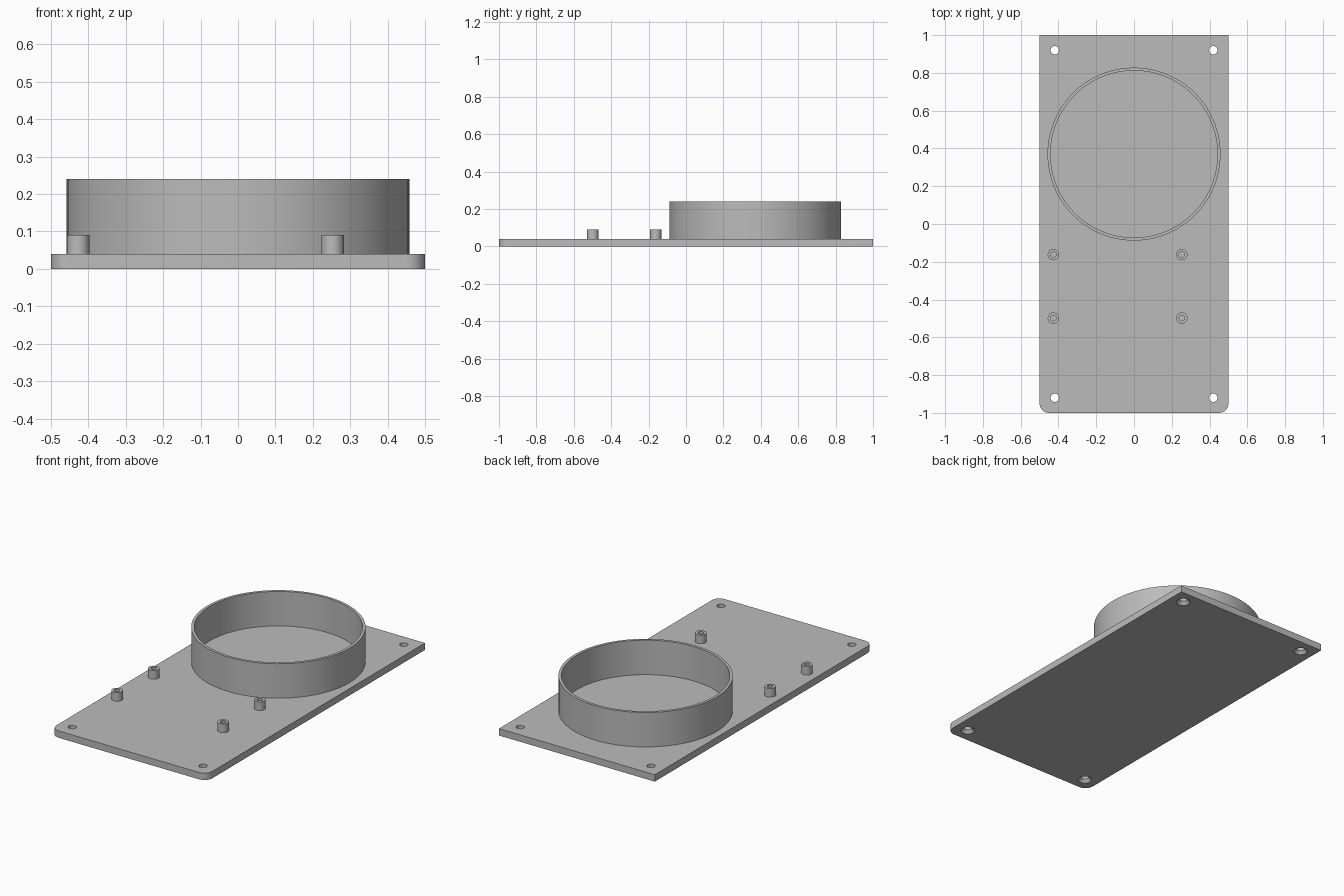
import bpy, bmesh
from math import sin, cos, pi, radians

cube = bpy.data.objects.get("Cube")
if cube:
    bpy.data.objects.remove(cube, do_unlink=True)

grey = bpy.data.materials.new("plain grey")
grey.use_nodes = True
colour = (0.5, 0.5, 0.5, 1)
grey.diffuse_color = colour
grey.node_tree.nodes["Principled BSDF"].inputs["Base Color"].default_value = colour

PLATE_TOP = 0.04


def make_object(name, bm, location=(0, 0, 0)):
    bmesh.ops.recalc_face_normals(bm, faces=bm.faces)
    mesh = bpy.data.meshes.new(name)
    bm.to_mesh(mesh)
    bm.free()
    mesh.materials.append(grey)
    obj = bpy.data.objects.new(name, mesh)
    obj.location = location
    bpy.context.collection.objects.link(obj)
    return obj


def lathe(name, profile, location, sides, closed=False):
    """Spin (radius, height) points round z; closed joins last to first, else ends are capped."""
    bm = bmesh.new()
    rings = [[bm.verts.new((r * cos(2 * pi * i / sides), r * sin(2 * pi * i / sides), z))
              for i in range(sides)] for r, z in profile]
    pairs = list(zip(rings, rings[1:]))
    if closed:
        pairs.append((rings[-1], rings[0]))
    else:
        bm.faces.new(rings[0])
        bm.faces.new(rings[-1])
    for a, b in pairs:
        for i in range(sides):
            j = (i + 1) % sides
            bm.faces.new((a[i], a[j], b[j], b[i]))
    return make_object(name, bm, location)


def shade(obj):
    bpy.ops.object.select_all(action="DESELECT")
    obj.select_set(True)
    bpy.context.view_layer.objects.active = obj
    bpy.ops.object.shade_smooth_by_angle(angle=radians(30))


# Base plate: square back corners, rounded front corners
radius, steps = 0.05, 10
outline = [(0.5, 1), (-0.5, 1)]
for cx, start in ((-0.5 + radius, pi), (0.5 - radius, 1.5 * pi)):
    for i in range(steps + 1):
        a = start + i * pi / 2 / steps
        outline.append((cx + radius * cos(a), -1 + radius + radius * sin(a)))
bm = bmesh.new()
bottom = bm.faces.new([bm.verts.new((x, y, 0)) for x, y in outline])
top = bmesh.ops.extrude_face_region(bm, geom=[bottom], use_keep_orig=True)["geom"]
bmesh.ops.translate(bm, vec=(0, 0, PLATE_TOP),
                    verts=[v for v in top if isinstance(v, bmesh.types.BMVert)])
plate = make_object("base_plate", bm)

# Screw holes, countersunk from below
screw_profile = [(0.038, -0.01), (0.038, 0), (0.022, 0.018), (0.022, 0.06)]
for x in (-0.42, 0.42):
    for y in (-0.92, 0.92):
        cutter = lathe("screw_hole_cutter", screw_profile, (x, y, 0), 32)
        cutter.hide_render = True
        cut = plate.modifiers.new("screw_hole", "BOOLEAN")
        cut.operation = "DIFFERENCE"
        cut.solver = "EXACT"
        cut.object = cutter
        bpy.context.view_layer.objects.active = plate
        bpy.ops.object.modifier_apply(modifier=cut.name)
        bpy.data.objects.remove(cutter, do_unlink=True)
shade(plate)

# Round collar standing on the plate
shade(lathe("round_collar",
            [(0.458, PLATE_TOP), (0.458, 0.24), (0.442, 0.24), (0.442, PLATE_TOP)],
            (0, 0.37, 0), 96, closed=True))

# Hollow mounting posts
post_profile = [(0.03, PLATE_TOP), (0.03, 0.09), (0.015, 0.09), (0.015, PLATE_TOP)]
for x, side in ((-0.427, "right"), (0.253, "left")):
    for y, end in ((-0.498, "front"), (-0.162, "back")):
        shade(lathe(f"mounting_post_{end}_{side}", post_profile, (x, y, 0), 32, closed=True))
